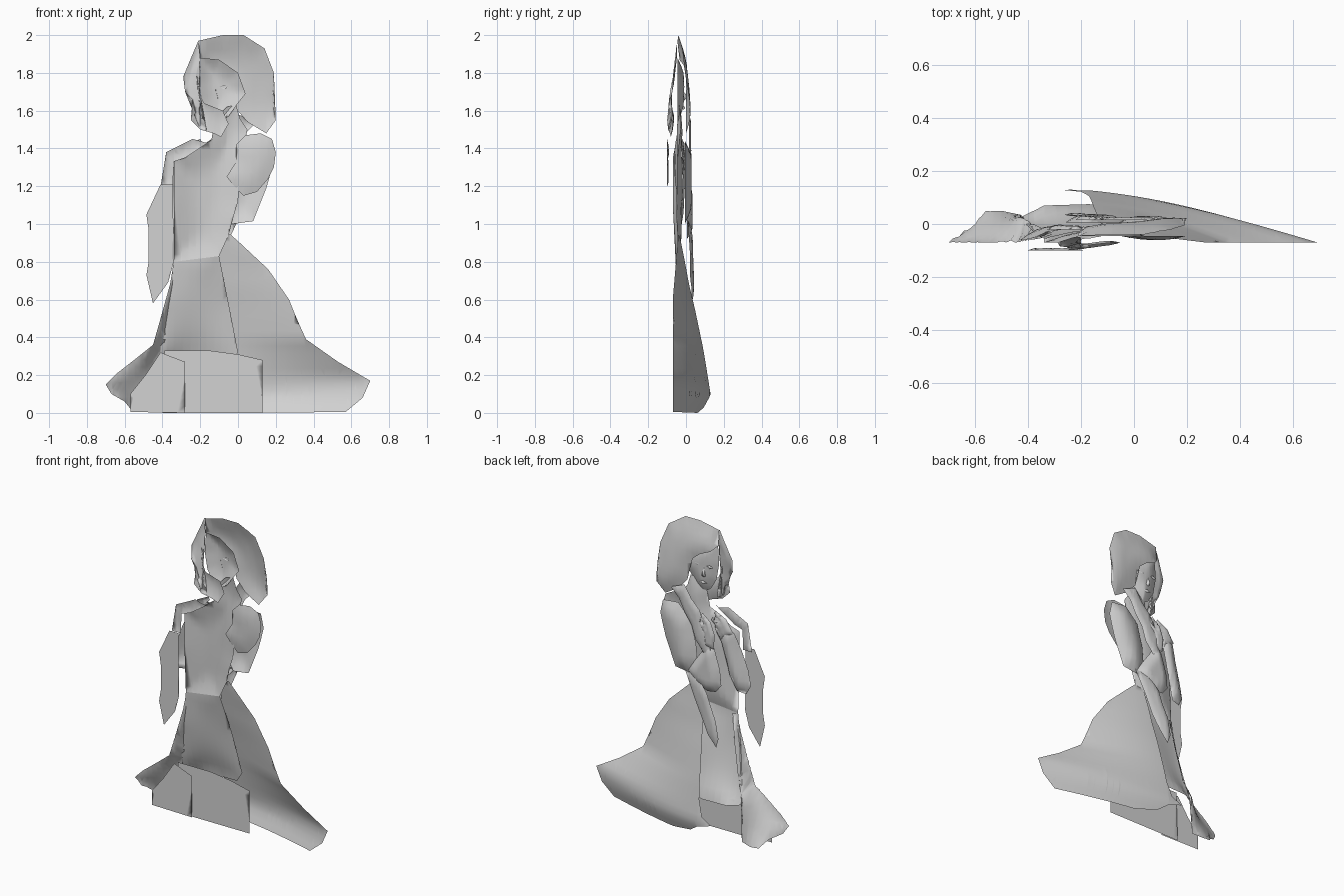
import bpy, bmesh, math

grey = bpy.data.materials.new("plain grey")
grey.diffuse_color = (0.65, 0.65, 0.65, 1)


def edge_distance(x, z, pts):
    best = 9.0
    for a, b in zip(pts, pts[1:] + pts[:1]):
        dx, dz = b[0] - a[0], b[1] - a[1]
        t = ((x - a[0]) * dx + (z - a[1]) * dz) / max(dx * dx + dz * dz, 1e-9)
        t = min(1, max(0, t))
        best = min(best, math.hypot(x - a[0] - t * dx, z - a[1] - t * dz))
    return best


def lookup(table, z):
    """Linear interpolation in a list of (z, value) pairs."""
    for (z0, a), (z1, b) in zip(table, table[1:]):
        if z <= z1:
            return a + (b - a) * max(0, (z - z0) / (z1 - z0))
    return table[-1][1]


def sheet(name, outline, y=0.0, bulge=0.0, radius=0.08, step=0.04, depth=None):
    """Thin relief sheet from an (x, z[, y]) outline; bulge swells its middle along y."""
    pts = [(p[0], p[1], p[2] if len(p) > 2 else y) for p in outline]
    rim = []
    for a, b in zip(pts, pts[1:] + pts[:1]):
        n = max(1, round(math.hypot(b[0] - a[0], b[1] - a[1]) / step))
        rim += [tuple(a[k] + (b[k] - a[k]) * i / n for k in range(3)) for i in range(n)]
    bm = bmesh.new()
    bm.faces.new([bm.verts.new((p[0], 0, p[1])) for p in rim])
    bmesh.ops.triangulate(bm, faces=bm.faces[:])
    # slice into a regular grid so the sheet can curve
    for axis in (0, 1):
        lo, hi = min(p[axis] for p in rim), max(p[axis] for p in rim)
        n = max(2, round((hi - lo) / step))
        for i in range(1, n):
            c = lo + (hi - lo) * i / n
            co, no = ((c, 0, 0), (1, 0, 0)) if axis == 0 else ((0, 0, c), (0, 0, 1))
            bmesh.ops.bisect_plane(bm, geom=bm.verts[:] + bm.edges[:] + bm.faces[:],
                                   plane_co=co, plane_no=no, dist=1e-5)
    for v in bm.verts:
        x, z = v.co.x, v.co.z
        if depth:
            v.co.y = depth(x, z)
            continue
        total = acc = 0.0
        for px, pz, py in rim:
            w = 1 / (math.hypot(x - px, z - pz) + 1e-4) ** 2.5
            total += w
            acc += w * py
        t = min(1, edge_distance(x, z, pts) / radius)
        v.co.y = acc / total + bulge * math.sin(t * math.pi / 2)
    bmesh.ops.recalc_face_normals(bm, faces=bm.faces[:])
    if sum(f.normal.y * f.calc_area() for f in bm.faces) < 0:
        bmesh.ops.reverse_faces(bm, faces=bm.faces[:])
    for f in bm.faces:
        f.smooth = True
    me = bpy.data.meshes.new(name)
    bm.to_mesh(me)
    bm.free()
    me.materials.append(grey)
    bpy.context.collection.objects.link(bpy.data.objects.new(name, me))


def sweep_depth(x, z):
    """Depth of the sweeping skirt: flat at its outer edge, swinging back at the slit."""
    outer = lookup([(0, .57), (.08, .66), (.17, .70), (.27, .53), (.39, .36), (.5, .31),
                    (.6, .27), (.76, .16), (.945, -.04)], z)
    back = lookup([(0, .09), (.1, .13), (.35, .09), (.55, .05), (.68, .02), (.85, -.01),
                   (.95, -.03)], z)
    front = lookup([(0, -.07), (.6, -.07), (.95, -.04)], z)
    s = min(1, max(0, (outer - x) / (outer + .17)))
    return front + (back - front) * (.4 * s + .6 * math.sin(s * math.pi / 2))


# Skirt: wide sweep, side train, centre panel and hem panels
sheet("skirt_sweep", [
    (-.10, .93), (-.04, .945), (.01, .9), (.16, .76), (.27, .6), (.31, .5), (.36, .39),
    (.53, .27), (.70, .17), (.66, .08), (.57, .005), (.05, 0), (-.10, .03), (-.17, .08),
    (-.27, .11), (-.2, .15), (-.17, .25), (-.15, .5), (-.12, .8)], depth=sweep_depth)
sheet("skirt_train", [
    (-.34, .8, -.05), (-.36, .68, -.055), (-.41, .5, -.065), (-.45, .36, -.07),
    (-.55, .28, -.07), (-.64, .21, -.07), (-.70, .15, -.07), (-.67, .1, -.05),
    (-.6, .06, 0), (-.56, .01, .05), (-.50, .005, .05), (-.43, .015, .035),
    (-.43, .27, .03), (-.38, .4, .0), (-.34, .6, -.02), (-.31, .8, -.04)])
sheet("skirt_centre_panel", [
    (-.34, .8, -.055), (-.1, .83, -.045), (-.05, .58, .01), (0, .32, .045), (-.05, .25, .06),
    (-.17, .24, .075), (-.34, .24, .07), (-.42, .25, .03), (-.41, .35, .0), (-.37, .6, -.04)])
sheet("hem_panel", [(-.39, .33), (-.15, .33), (0, .31), (.13, .28), (.13, 0), (-.4, 0)], -.066)
sheet("hem_side_panel", [(-.41, .32), (-.28, .27), (-.28, 0), (-.57, .005), (-.57, .1),
                         (-.49, .2)], -.076)

# Bodice with neck
sheet("bodice", [
    (-.34, 1.33, -.07), (-.28, 1.35, -.07), (-.14, 1.45, -.05), (-.12, 1.56, -.045),
    (-.06, 1.62, -.04), (-.01, 1.63, -.035), (.01, 1.56, -.03), (.05, 1.5, -.03),
    (.02, 1.36, -.045), (.01, 1.25, -.05), (.0, 1.12, -.05), (-.03, 1.02, -.05),
    (-.05, .94, -.045), (-.1, .83, -.045), (-.34, .8, -.055), (-.34, 1.1, -.07)],
    bulge=.03, radius=.15)

# Head: face with small raised features, hair behind and beside it
sheet("face", [(-.2, 1.88), (-.1, 1.87), (0, 1.8), (.04, 1.69), (0, 1.64), (-.05, 1.57),
               (-.1, 1.54), (-.15, 1.57), (-.19, 1.64), (-.21, 1.75)], -.045, .035, .1, .025)
sheet("nose", [(-.12, 1.72), (-.105, 1.66), (-.12, 1.65), (-.135, 1.66)], -.012, .018, .015, .01)
sheet("lips", [(-.145, 1.615), (-.115, 1.625), (-.085, 1.615), (-.115, 1.603)],
      -.013, .008, .01, .01)
for i, ex in enumerate((-.075, -.165)):
    sheet("eye_%d" % (i + 1), [(ex - .025, 1.725), (ex, 1.737), (ex + .025, 1.727),
                               (ex, 1.715)], -.013, .006, .01, .01)
sheet("hair_front", [
    (-.21, 1.97, -.045), (-.08, 2.0, -.04), (.03, 2.0, -.04), (.14, 1.93, -.02),
    (.19, 1.8, -.005), (.18, 1.65, .02), (.2, 1.55, .02), (.15, 1.48, .0),
    (.05, 1.54, .0), (-.01, 1.61, .0), (-.03, 1.7, .0), (-.05, 1.76, .0),
    (-.1, 1.8, .0), (-.17, 1.83, -.01), (-.21, 1.87, -.035)], bulge=.015, radius=.1)
sheet("hair_side", [
    (-.21, 1.97, -.05), (-.24, 1.9, -.055), (-.29, 1.78, -.07), (-.28, 1.7, -.085),
    (-.24, 1.66, -.09), (-.25, 1.55, -.1), (-.2, 1.5, -.095), (-.13, 1.48, -.085),
    (-.09, 1.46, -.08), (-.05, 1.53, -.07), (-.08, 1.6, -.07), (-.18, 1.64, -.08),
    (-.21, 1.7, -.075), (-.22, 1.8, -.065), (-.2, 1.88, -.05)], bulge=.01, radius=.04)
sheet("hair_lock", [
    (.1, 1.54), (.04, 1.48), (.0, 1.4), (-.05, 1.33), (-.08, 1.24), (-.13, 1.18), (-.18, 1.11),
    (-.21, 1.16), (-.18, 1.22), (-.18, 1.3), (-.13, 1.36), (-.11, 1.44), (-.05, 1.5),
    (.0, 1.58)], .015, .012, .03, .025)

# Arm on the +x side: puff, upper sleeve, forearm, hand, hanging cuff
sheet("puff_sleeve_back", [
    (-.01, 1.42), (.04, 1.47), (.12, 1.48), (.18, 1.45), (.2, 1.38), (.19, 1.3), (.16, 1.24),
    (.1, 1.17), (.03, 1.15), (-.02, 1.2), (-.06, 1.25), (-.01, 1.33)], -.045, -.015, .09)
sheet("upper_sleeve", [
    (.17, 1.43), (.19, 1.34), (.17, 1.26), (.15, 1.19), (.08, 1.015), (-.03, 1.0),
    (-.08, 1.08), (-.07, 1.2), (-.03, 1.35), (.06, 1.44)], -.005, .035, .1)
sheet("forearm", [
    (-.02, 1.02), (-.07, 1.1), (-.12, 1.17), (-.16, 1.24), (-.21, 1.21), (-.25, 1.08),
    (-.26, .98), (-.22, .93), (-.16, .92), (-.08, .95)], .005, .03, .06, .03)
sheet("hand", [
    (-.21, 1.21), (-.22, 1.3), (-.19, 1.38), (-.13, 1.43), (-.12, 1.41), (-.16, 1.35),
    (-.1, 1.4), (-.09, 1.38), (-.14, 1.31), (-.15, 1.22)], .015, .015, .02, .02)
sheet("hanging_cuff", [
    (.0, 1.02, .01), (-.1, 1.0, .02), (-.17, .92, .03), (-.2, .84, .03), (-.24, .75, .035),
    (-.26, .64, .035), (-.24, .58, .03), (-.18, .65, .03), (-.13, .74, .02),
    (-.08, .85, .02)], bulge=.01, radius=.03)

# Arm on the -x side: shoulder, forearm, hand, flat hanging cuff
sheet("shoulder_back", [
    (-.41, 1.2), (-.38, 1.38), (-.3, 1.42), (-.24, 1.45), (-.17, 1.43), (-.13, 1.45),
    (-.28, 1.35), (-.34, 1.33), (-.345, 1.2)], -.1, .01, .04)
sheet("second_forearm", [
    (-.27, 1.36, -.02), (-.33, 1.33, -.03), (-.37, 1.22, -.05), (-.41, 1.1, -.06),
    (-.43, 1.0, -.06), (-.4, .94, -.055), (-.34, .95, -.045), (-.3, 1.05, -.025),
    (-.27, 1.17, -.02), (-.24, 1.28, -.015)], bulge=.025, radius=.06, step=.03)
sheet("second_hand", [
    (-.33, 1.33), (-.28, 1.41), (-.2, 1.45), (-.19, 1.43), (-.24, 1.38), (-.18, 1.4),
    (-.17, 1.38), (-.22, 1.33), (-.24, 1.26)], -.02, .015, .025, .02)
sheet("second_hanging_cuff", [
    (-.41, 1.21), (-.345, 1.21), (-.34, .8), (-.37, .69), (-.45, .58), (-.485, .73),
    (-.46, .88), (-.485, 1.05)], -.125)
